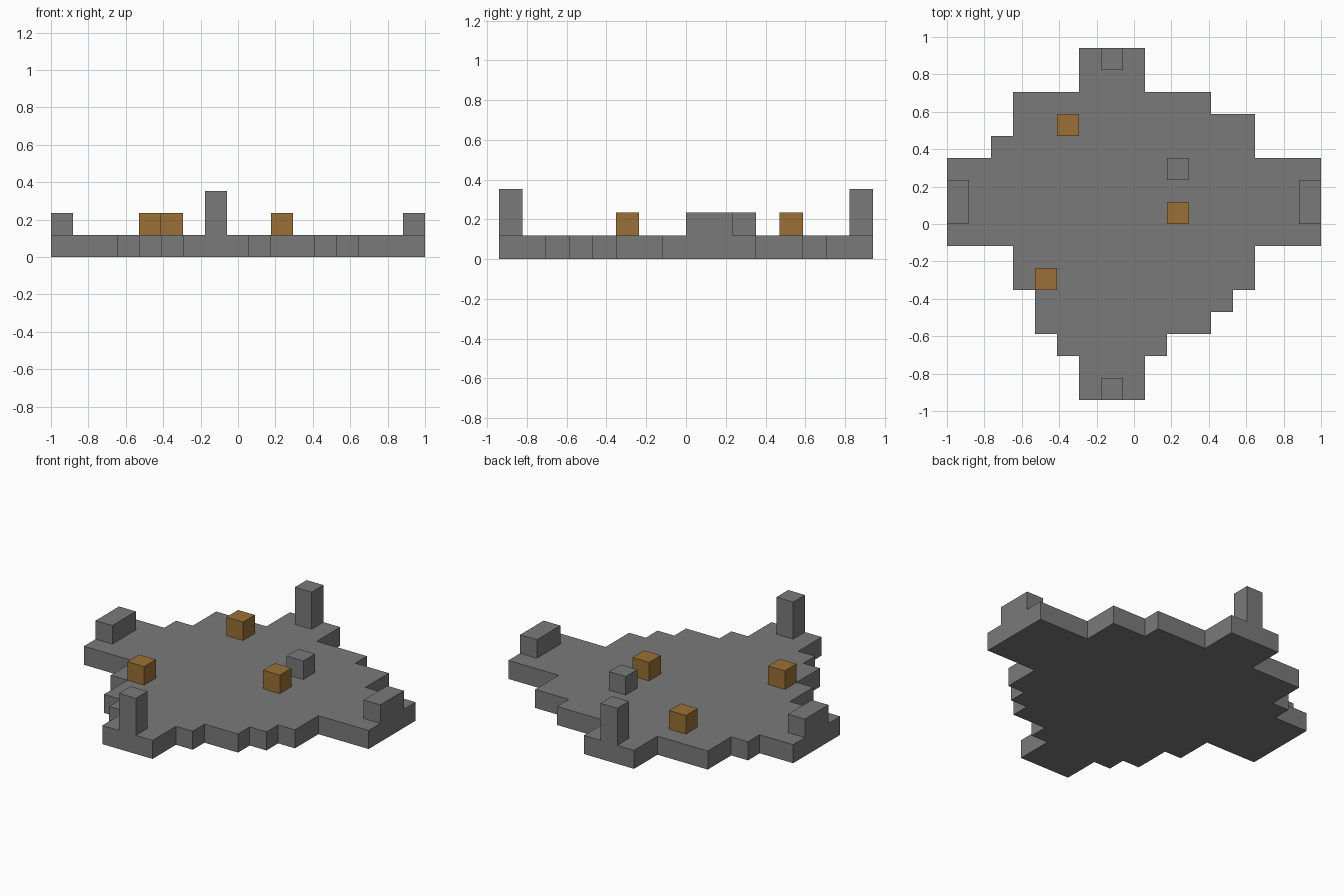
import bpy
import bmesh
from mathutils import Vector

default = bpy.data.objects.get("Cube")
if default:
    bpy.data.objects.remove(default, do_unlink=True)

UNIT = 2 / 17                      # edge of one grid block
CENTRE = Vector((8.5, 8, 0))       # middle of the grid, in blocks


def material(name, colour):
    mat = bpy.data.materials.new(name)
    mat.use_nodes = True
    mat.diffuse_color = (*colour, 1)
    mat.node_tree.nodes["Principled BSDF"].inputs["Base Color"].default_value = (*colour, 1)
    return mat


stone = material("stone grey", (0.195, 0.195, 0.195))
wood = material("wood brown", (0.328, 0.162, 0.037))


def prism(name, outline, bottom, top, mat):
    """Extrude a counter-clockwise outline, given in blocks, from bottom to top."""
    bm = bmesh.new()
    base = bm.faces.new([bm.verts.new((Vector((x, y, bottom)) - CENTRE) * UNIT)
                         for x, y in outline])
    raised = bmesh.ops.extrude_face_region(bm, geom=[base], use_keep_orig=True)
    moved = [g for g in raised["geom"] if isinstance(g, bmesh.types.BMVert)]
    bmesh.ops.translate(bm, verts=moved, vec=(0, 0, (top - bottom) * UNIT))
    bmesh.ops.recalc_face_normals(bm, faces=bm.faces)
    mesh = bpy.data.meshes.new(name)
    bm.to_mesh(mesh)
    bm.free()
    mesh.materials.append(mat)
    obj = bpy.data.objects.new(name, mesh)
    bpy.context.collection.objects.link(obj)
    return obj


def block(name, x, y, depth, height, mat):
    """One block wide, standing on the floor."""
    corners = [(x, y), (x + 1, y), (x + 1, y + depth), (x, y + depth)]
    prism(name, corners, 1, 1 + height, mat)


# Stepped floor: bands of (start row, end row, first column, last column)
bands = [(0, 2, 6, 9), (2, 3, 5, 10), (3, 4, 4, 12), (4, 5, 4, 13), (5, 7, 3, 14),
         (7, 11, 0, 17), (11, 12, 2, 14), (12, 13, 3, 14), (13, 14, 3, 12), (14, 16, 6, 9)]
right_edge = [p for y0, y1, a, b in bands for p in ((b, y0), (b, y1))]
left_edge = [p for y0, y1, a, b in reversed(bands) for p in ((a, y1), (a, y0))]
outline = list(dict.fromkeys(right_edge + left_edge))
prism("floor_slab", outline, 0, 1, stone)

# Tall posts at the front and back tips
block("front_post", 7, 0, 1, 2, stone)
block("back_post", 7, 15, 1, 2, stone)

# Low walls at the two sides
block("right_wall", 0, 8, 2, 1, stone)
block("left_wall", 16, 8, 2, 1, stone)

# Loose blocks on the floor
block("stone_block", 10, 10, 1, 1, stone)
for name, x, y in (("front_crate", 4, 5), ("middle_crate", 10, 8), ("back_crate", 5, 12)):
    block(name, x, y, 1, 1, wood)
